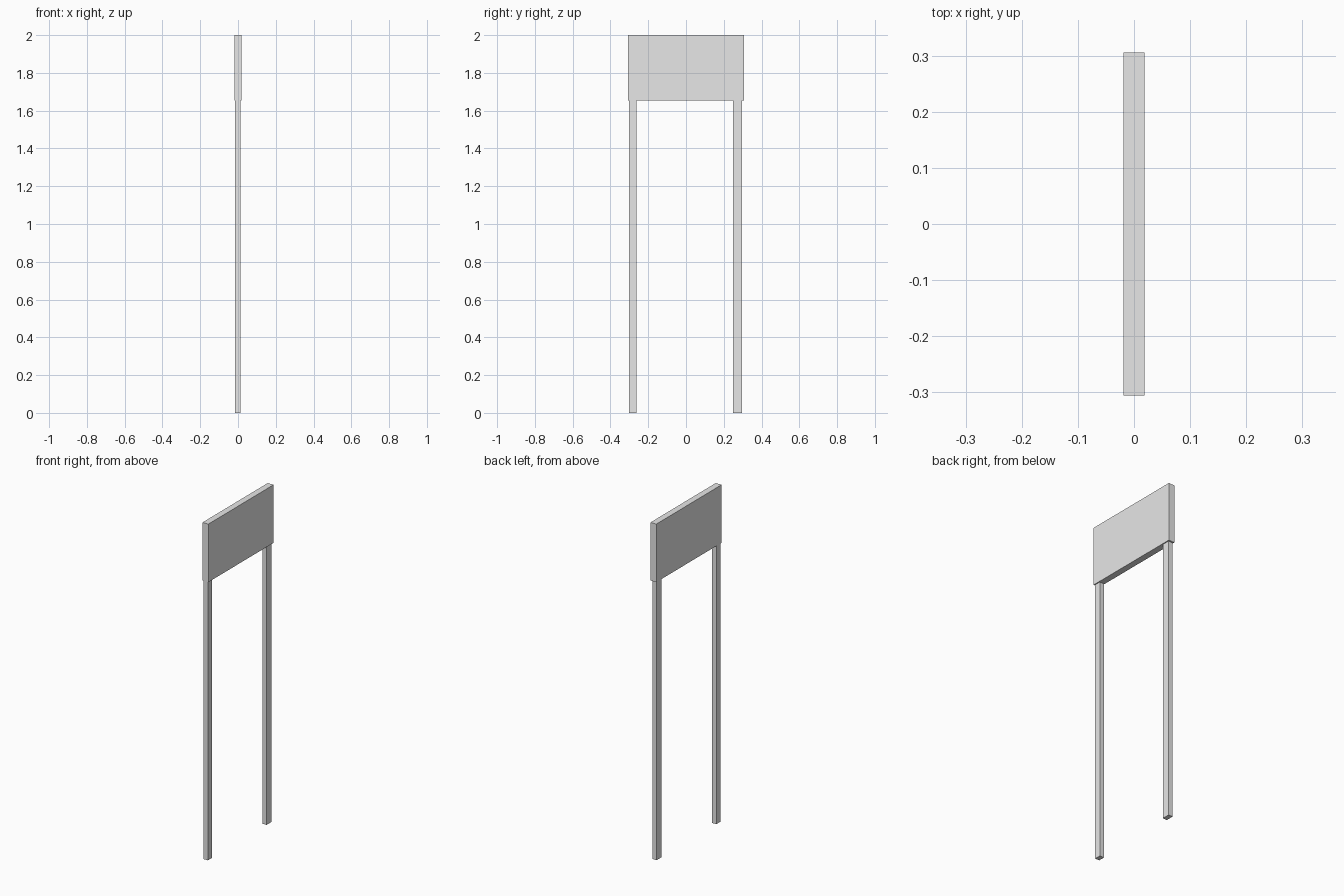
import bpy

if "Cube" in bpy.data.objects:
    bpy.data.objects.remove(bpy.data.objects["Cube"])

grey = bpy.data.materials.new("light_grey")
grey.diffuse_color = (0.8, 0.8, 0.8, 1)
grey.use_nodes = True
grey.node_tree.nodes["Principled BSDF"].inputs["Base Color"].default_value = grey.diffuse_color


def box(name, low, high):
    """Flat-shaded box spanning two opposite corners."""
    centre = [(a + b) / 2 for a, b in zip(low, high)]
    bpy.ops.mesh.primitive_cube_add(size=1, location=centre)
    ob = bpy.context.object
    ob.name = name
    ob.scale = [b - a for a, b in zip(low, high)]
    bpy.ops.object.transform_apply(location=False, rotation=False, scale=True)
    ob.data.materials.append(grey)
    return ob


PANEL_BOTTOM = 1.655

# Sign board across the top
box("sign_panel", (-0.019, -0.306, PANEL_BOTTOM), (0.019, 0.306, 2.0))

# Two posts, the rear one slightly wider
for name, y0, y1 in (("front_post", -0.301, -0.263), ("rear_post", 0.25, 0.297)):
    box(name, (-0.015, y0, 0), (0.013, y1, PANEL_BOTTOM))
